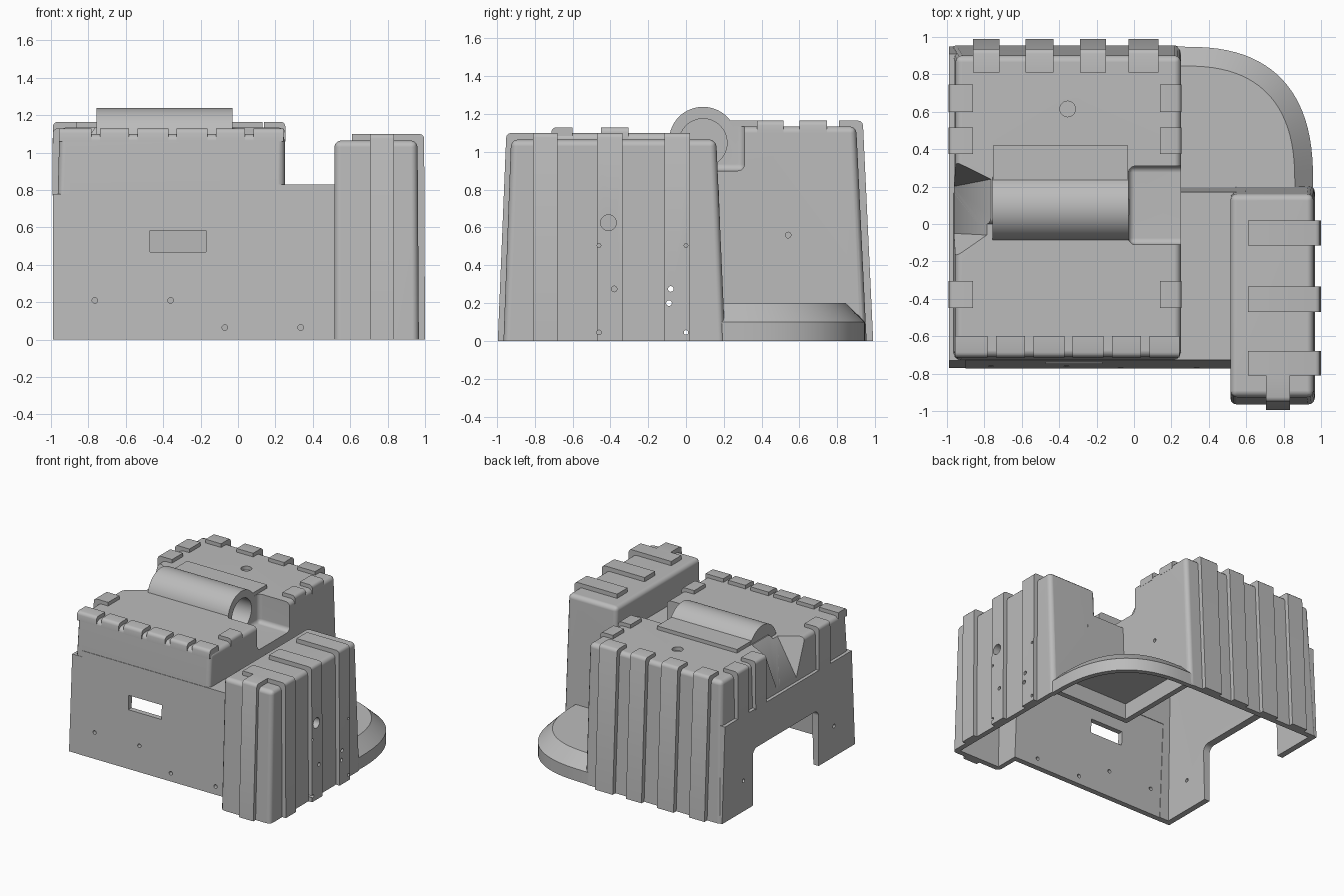
import bpy, bmesh, math
from mathutils import Matrix, Vector

cube = bpy.data.objects.get("Cube")
if cube:
    bpy.data.objects.remove(cube, do_unlink=True)

grey = bpy.data.materials.new("casing grey")
grey.use_nodes = True
grey.diffuse_color = (0.5, 0.5, 0.5, 1)
grey.node_tree.nodes["Principled BSDF"].inputs["Base Color"].default_value = (0.5, 0.5, 0.5, 1)
WALL = 0.04


def finish(bm, name):
    bmesh.ops.recalc_face_normals(bm, faces=bm.faces)
    mesh = bpy.data.meshes.new(name)
    bm.to_mesh(mesh)
    bm.free()
    mesh.materials.append(grey)
    obj = bpy.data.objects.new(name, mesh)
    bpy.context.collection.objects.link(obj)
    return obj


def block(name, x, y, z, top_x=None, top_y=None, inset=0.0, round_by=0.0, floor_round=False):
    """Box with draft; bevels everything except the bottom rim (or top rim)."""
    tx, ty = top_x or x, top_y or y
    bm = bmesh.new()
    rings = []
    for (xa, xb), (ya, yb), h in ((x, y, z[0]), (tx, ty, z[1])):
        xa, xb, ya, yb = xa + inset, xb - inset, ya + inset, yb - inset
        h = h - inset if h > 0 else h - (0.1 if inset else 0)
        rings.append([bm.verts.new((px, py, h)) for px, py in ((xa, ya), (xb, ya), (xb, yb), (xa, yb))])
    low, high = rings
    bm.faces.new(low)
    bm.faces.new(high)
    for i in range(4):
        j = (i + 1) % 4
        bm.faces.new((low[i], low[j], high[j], high[i]))
    if round_by:
        skip = high if floor_round else low
        edges = [e for e in bm.edges if not all(v in skip for v in e.verts)]
        bmesh.ops.bevel(bm, geom=edges, offset=round_by, segments=3, profile=0.5, affect='EDGES')
    return finish(bm, name)


def add_cylinder(bm, centre, radius, length, axis, segments=20):
    turn = {'x': Matrix.Rotation(math.pi / 2, 4, 'Y'),
            'y': Matrix.Rotation(math.pi / 2, 4, 'X'), 'z': Matrix()}[axis]
    bmesh.ops.create_cone(bm, cap_ends=True, segments=segments, radius1=radius, radius2=radius,
                          depth=length, matrix=Matrix.Translation(Vector(centre)) @ turn)


def tube(name, radius, x0, x1, height=1.058):
    bm = bmesh.new()
    add_cylinder(bm, ((x0 + x1) / 2, 0.09, height), radius, x1 - x0, 'x', 64)
    return finish(bm, name)


def combine(obj, other, operation, keep=False):
    mod = obj.modifiers.new("cut", 'BOOLEAN')
    mod.operation = operation
    mod.object = other
    bpy.context.view_layer.objects.active = obj
    mod.solver = 'MANIFOLD'
    try:
        bpy.ops.object.modifier_apply(modifier=mod.name)
    except RuntimeError:
        mod.solver = 'EXACT'
        bpy.ops.object.modifier_apply(modifier=mod.name)
    if not keep:
        bpy.data.objects.remove(other, do_unlink=True)


def ribs(name, axis, profile, spans, corner=2, radius=0.025):
    """Straps bent over an edge: one profile pushed along an axis for each span."""
    bm = bmesh.new()
    for lo, hi in spans:
        ends = [[bm.verts.new((t, a, b) if axis == 'x' else (a, t, b)) for a, b in profile]
                for t in (lo, hi)]
        bm.faces.new(ends[0])
        bm.faces.new(ends[1])
        for i in range(len(profile)):
            j = (i + 1) % len(profile)
            bm.faces.new((ends[0][i], ends[0][j], ends[1][j], ends[1][i]))
        edge = bm.edges.get((ends[0][corner], ends[1][corner]))
        bmesh.ops.bevel(bm, geom=[edge], offset=radius, segments=3, profile=0.5, affect='EDGES')
    return finish(bm, name)


def round_base(name, inset=0.0):
    """Quarter-round foot with a sloped upper rim."""
    bm = bmesh.new()
    rings = []
    bottom = -0.1 if inset else 0.0
    for a, b, z in ((0.708, 0.748, bottom), (0.708, 0.748, 0.1 - inset / 2), (0.61, 0.645, 0.2 - inset)):
        a, b = a - inset, b - inset
        pts = [(0.12, 0.08), (0.25 + a, 0.08)]
        for k in range(25):
            t = k / 24 * math.pi / 2
            pts.append((0.25 + a * max(math.cos(t), 0) ** (2 / 2.6),
                        0.2 + b * math.sin(t) ** (2 / 2.6)))
        pts.append((0.12, 0.2 + b))
        rings.append([bm.verts.new((px, py, z)) for px, py in pts])
    bm.faces.new(rings[0])
    bm.faces.new(rings[-1])
    n = len(rings[0])
    for r, s in zip(rings, rings[1:]):
        for i in range(n):
            j = (i + 1) % n
            bm.faces.new((r[i], r[j], s[j], s[i]))
    return finish(bm, name)


def notch(name, grow=0.0):
    """Funnel-shaped recess in the side wall at the end of the tube."""
    g = grow
    bm = bmesh.new()
    for lo, hi, px, pz in ((-0.06, 0.24, -0.762 + g, 1.14), (-0.06, 0.24, -0.762 + g, 1.26),
                           (-0.05, 0.2, -0.97 + g, 0.8 - g), (-0.05, 0.2, -1.1, 0.8 - g),
                           (-0.2, 0.34, -0.97, 1.13), (-0.2, 0.34, -1.1, 1.25)):
        bm.verts.new((px, lo - g, pz))
        bm.verts.new((px, hi + g, pz))
    bmesh.ops.convex_hull(bm, input=bm.verts)
    bmesh.ops.delete(bm, geom=[v for v in bm.verts if not v.link_faces], context='VERTS')
    return finish(bm, name)


def solids(inset):
    """The main volumes, used once for the outside and once for the hollow."""
    r = 0 if inset else 0.035
    left = (-0.985, 0.25)
    body = block("casing", left, (-0.768, 0.2), (0, 1.10), (-0.955, 0.25), (-0.71, 0.2), inset, r)
    parts = [
        block("rear", (-0.984, 0.251), (0.0, 0.955), (0, 1.135), (-0.953, 0.251), (0.0, 0.90), inset, r),
        block("bridge", (-0.9, 0.6), (-0.772, 0.203), (0, 0.83), None, (-0.728, 0.172), inset),
        block("side_block", (0.515, 0.967), (-0.965, 0.207), (0, 1.065), (0.515, 0.96), (-0.925, 0.16), inset, r),
        round_base("foot", inset)]
    if not inset:
        parts.append(block("side_panel", (-0.99, -0.88), (-0.77, 0.948), (0, 0.78), None, (-0.729, 0.91)))
    for p in parts:
        combine(body, p, 'UNION')
    return body


# Outer form with tube, recess and pocket
casing = solids(0.0)
combine(casing, notch("notch"), 'DIFFERENCE')
combine(casing, tube("tube", 0.18, -0.757, -0.028), 'UNION')
combine(casing, block("tube_flange", (-0.755, -0.032), (0.1, 0.42), (1.07, 1.165)), 'UNION')
pocket = block("pocket", (-0.03, 0.4), (-0.11, 0.31), (0.9, 1.3), round_by=0.035, floor_round=True)
combine(casing, pocket, 'DIFFERENCE')
combine(casing, tube("bore", 0.127, -0.72, 0.05, 1.048), 'DIFFERENCE')

# Hollow inside, leaving walls round the recesses and behind the foot
hollow = solids(WALL)
combine(hollow, notch("notch_wall", 0.04), 'DIFFERENCE')
combine(hollow, tube("tube_wall", 0.175, -0.8, -0.035), 'DIFFERENCE')
combine(hollow, block("pocket_wall", (-0.07, 0.45), (-0.15, 0.35), (0.86, 1.3)), 'DIFFERENCE')
combine(hollow, block("foot_wall_side", (0.205, 0.25), (0.157, 1.0), (0.03, 0.3)), 'DIFFERENCE')
combine(hollow, block("foot_wall_front", (0.208, 1.0), (0.155, 0.2), (0.031, 0.31)), 'DIFFERENCE')
combine(casing, hollow, 'DIFFERENCE')

# Side archway and front slot
arch = block("arch", (-1.2, -0.85), (-0.3, 0.55), (-0.2, 0.46), round_by=0.05)
combine(casing, arch, 'DIFFERENCE')
combine(casing, block("slot", (-0.47, -0.17), (-0.9, -0.6), (0.47, 0.585)), 'DIFFERENCE')

# Screw holes
bm = bmesh.new()
for px, pz in ((-0.765, 0.21), (-0.36, 0.21), (-0.07, 0.065), (0.335, 0.065)):
    add_cylinder(bm, (px, -0.75, pz), 0.015, 0.2, 'y')
for py, pz, r in ((-0.41, 0.625, 0.042), (-0.46, 0.505, 0.01), (0, 0.505, 0.01), (-0.38, 0.275, 0.015),
                  (-0.08, 0.275, 0.015), (-0.09, 0.2, 0.015), (-0.46, 0.045, 0.012), (0, 0.045, 0.012)):
    add_cylinder(bm, (0.97, py, pz), r, 0.2, 'x')
add_cylinder(bm, (0.25, 0.54, 0.56), 0.015, 0.2, 'x')
for py in (0.67, -0.5):
    add_cylinder(bm, (-0.97, py, 0.25), 0.015, 0.2, 'x')
add_cylinder(bm, (-0.355, 0.615, 1.155), 0.042, 0.1, 'z')
holes = finish(bm, "holes")
combine(casing, holes, 'DIFFERENCE', keep=True)

# Straps over the edges
ribs("back_ribs", 'x', [(0.94, 0), (0.99, 0), (0.935, 1.165), (0.81, 1.165), (0.81, 1.12), (0.885, 1.12)],
     [(-0.86, -0.72), (-0.58, -0.43), (-0.29, -0.15), (-0.03, 0.13)])
rear, front = [(0.6, 0.745), (0.375, 0.515)], [(-0.45, -0.305)]
for label, spans, top in (("rear", rear, 1.165), ("front", front, 1.13)):
    ribs(label + "_right_ribs", 'y', [(-0.95, 0.77), (-0.992, 0.77), (-0.99, top), (-0.86, top),
                                      (-0.86, top - 0.05), (-0.94, top - 0.05)], spans)
    ribs(label + "_left_tabs", 'y', [(0.14, top - 0.05), (0.253, top - 0.07), (0.253, top), (0.14, top)], spans)
gaps = [-0.98, -0.76, -0.56, -0.35, -0.14, 0.06, 0.265]
ribs("front_tabs", 'x', [(-0.6, 1.08), (-0.714, 1.06), (-0.711, 1.13), (-0.6, 1.13)],
     [(a + 0.022, b - 0.022) for a, b in zip(gaps, gaps[1:])])
block_ribs = ribs("block_side_ribs", 'y', [(0.95, 0), (1.0, 0), (0.995, 1.1), (0.61, 1.1), (0.61, 1.05), (0.94, 1.05)],
                  [(-0.81, -0.68), (-0.47, -0.335), (-0.115, 0.02)])
combine(block_ribs, holes, 'DIFFERENCE')
ribs("block_front_rib", 'x', [(-0.95, 0), (-0.995, 0), (-0.95, 1.1), (-0.8, 1.1), (-0.8, 1.05), (-0.91, 1.05)],
     [(0.705, 0.835)])

# Smooth shading on rounded edges, flat on the large faces
bpy.ops.object.select_all(action='DESELECT')
for obj in bpy.context.collection.objects:
    if obj.type == 'MESH' and grey.name in obj.data.materials:
        obj.select_set(True)
bpy.context.view_layer.objects.active = casing
bpy.ops.object.shade_smooth_by_angle(angle=math.radians(35))
weighted = casing.modifiers.new("even shading", 'WEIGHTED_NORMAL')
weighted.keep_sharp = True
